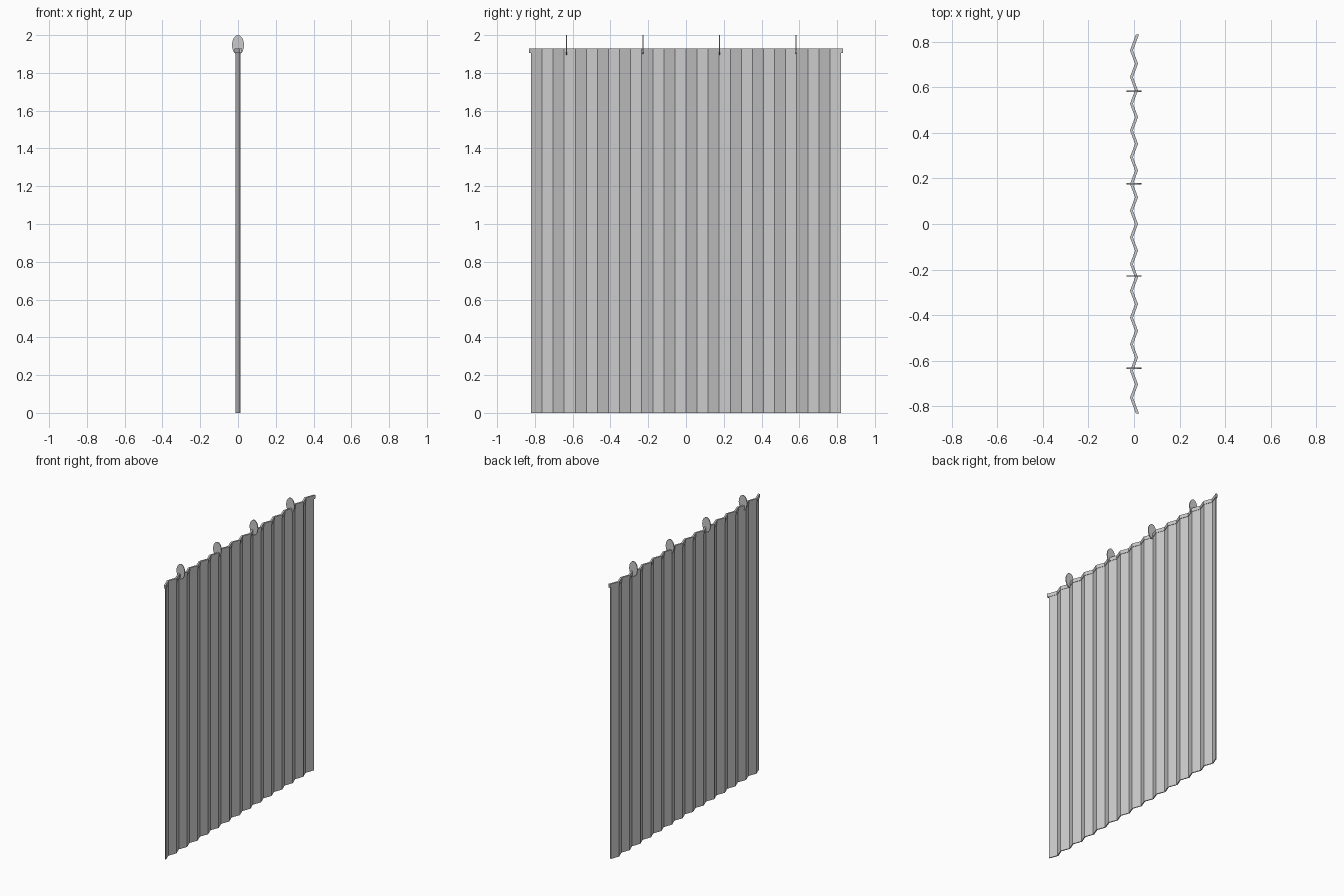
import bpy, bmesh, math

cube = bpy.data.objects.get("Cube")
if cube:
    bpy.data.objects.remove(cube, do_unlink=True)

grey = bpy.data.materials.new("light grey")
grey.use_nodes = True
colour = (0.6, 0.6, 0.6, 1)
grey.diffuse_color = colour
grey.node_tree.nodes["Principled BSDF"].inputs["Base Color"].default_value = colour


def finish(name, bm):
    bmesh.ops.recalc_face_normals(bm, faces=bm.faces)
    mesh = bpy.data.meshes.new(name)
    bm.to_mesh(mesh)
    bm.free()
    mesh.materials.append(grey)
    obj = bpy.data.objects.new(name, mesh)
    bpy.context.collection.objects.link(obj)
    return obj


FOLDS = 14          # pleats on each side of the middle
STEP = 0.0586       # distance between neighbouring creases
DEPTH = 0.011       # crease offset from the middle plane


def pleated_strip(name, z0, z1, thickness, extra=0.0):
    """Closed zigzag band; extra lengthens the two ends."""
    path = []
    for i in range(-FOLDS, FOLDS + 1):
        y = i * STEP
        x = DEPTH if i % 2 == 0 else -DEPTH
        if abs(i) == FOLDS:
            y += math.copysign(extra, i)
            x += extra * 2 * DEPTH / STEP
        path.append((x, y))
    h = thickness / 2
    outline = [(x - h, y) for x, y in path] + [(x + h, y) for x, y in reversed(path)]
    bm = bmesh.new()
    low = [bm.verts.new((x, y, z0)) for x, y in outline]
    high = [bm.verts.new((x, y, z1)) for x, y in outline]
    n = len(outline)
    for i in range(n):
        j = (i + 1) % n
        bm.faces.new((low[i], low[j], high[j], high[i]))
    for i in range(n // 2 - 1):
        for ring in (low, high):
            bm.faces.new((ring[i], ring[i + 1], ring[n - 2 - i], ring[n - 1 - i]))
    return finish(name, bm)


# Pleated cloth and the thicker hem along its top
pleated_strip("curtain_cloth", 0, 1.92, 0.007)
pleated_strip("top_hem", 1.905, 1.93, 0.013, 0.01)

# Thin oval hanger plates standing across the hem
for k in range(4):
    bm = bmesh.new()
    bmesh.ops.create_cone(bm, cap_ends=True, segments=16,
                          radius1=1, radius2=1, depth=1)
    for v in bm.verts:
        x, y, z = v.co
        v.co = (x * 0.032, z * 0.006, y * 0.0525)
    plate = finish(f"hanger_{k + 1}", bm)
    plate.location = (0, -0.633 + k * 0.405, 1.9475)
